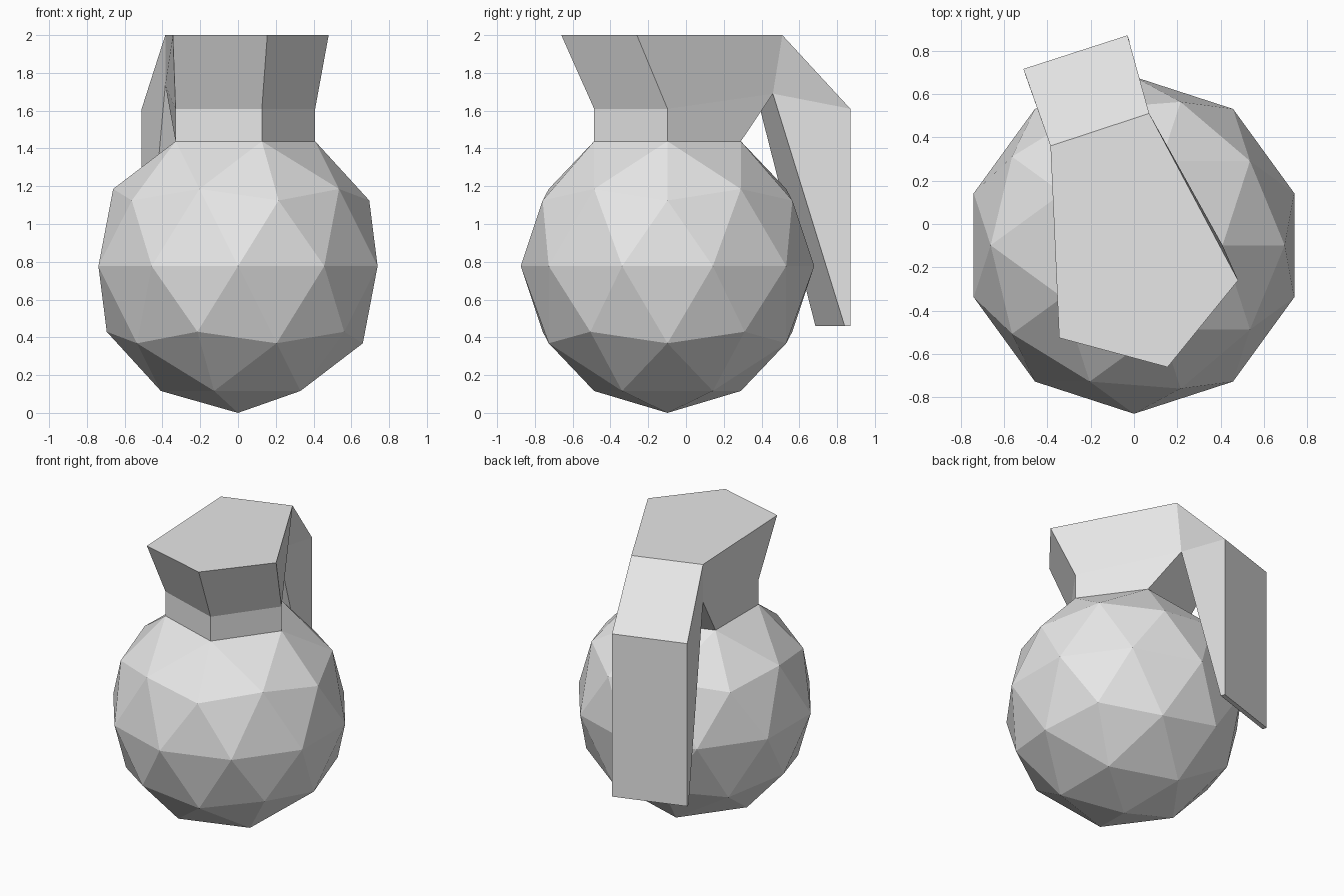
import bpy
import bmesh
from math import atan2
from mathutils import Vector

cube = bpy.data.objects.get("Cube")
if cube:
    bpy.data.objects.remove(cube, do_unlink=True)

grey = bpy.data.materials.new("plain_grey")
grey.use_nodes = True
grey.diffuse_color = (0.8, 0.8, 0.8, 1)
grey.node_tree.nodes["Principled BSDF"].inputs["Base Color"].default_value = (0.8, 0.8, 0.8, 1)

RADIUS = 0.777
CENTRE = Vector((0, -0.098, RADIUS))


def finish(name, bm):
    bmesh.ops.remove_doubles(bm, verts=bm.verts, dist=0.0001)
    bmesh.ops.recalc_face_normals(bm, faces=bm.faces)
    mesh = bpy.data.meshes.new(name)
    bm.to_mesh(mesh)
    bm.free()
    mesh.materials.append(grey)
    obj = bpy.data.objects.new(name, mesh)
    bpy.context.collection.objects.link(obj)
    return obj


def loft(name, loops):
    """Skin matching loops of points and close both ends."""
    bm = bmesh.new()
    rows = [[bm.verts.new(p) for p in loop] for loop in loops]
    n = len(rows[0])
    for low, high in zip(rows, rows[1:]):
        for i in range(n):
            j = (i + 1) % n
            bm.faces.new((low[i], low[j], high[j], high[i]))
    bm.faces.new(rows[0][::-1])
    bm.faces.new(rows[-1])
    return finish(name, bm)


# Faceted ball body; the five vertices round its pole carry the neck
bm = bmesh.new()
bmesh.ops.create_icosphere(bm, subdivisions=2, radius=RADIUS)
bmesh.ops.translate(bm, verts=bm.verts, vec=CENTRE)
pole = max(bm.verts, key=lambda v: v.co.z)
ring = [e.other_vert(pole).co.copy() for e in pole.link_edges]
bmesh.ops.dissolve_verts(bm, verts=[pole])
finish("ball_body", bm)


# Order the ring from the front left corner, anticlockwise from above
def angle(p):
    return atan2(p.y - CENTRE.y, p.x)


ring.sort(key=angle)
ring = ring[-1:] + ring[:-1] if angle(ring[0]) > -2 else ring

# Neck: short straight collar in front, flared head, undercut at the back
back_right, back_left = Vector((-0.01, 0.46, 1.69)), Vector((-0.385, 0.36, 1.735))
collar = [Vector((p.x, p.y, 1.61)) for p in ring[:3]] + [back_right, back_left]
head = [Vector((x, y, 2)) for x, y in
        ((-0.345, -0.525), (0.155, -0.66), (0.48, -0.26), (0.07, 0.51), (-0.385, 0.36))]
loft("neck", [ring, collar, head])

# Lever: slopes out from the head, then hangs as a tapering wedge
knee = [Vector((-0.03, 0.87, 1.61)), Vector((-0.51, 0.715, 1.61))]
tip = [Vector((p.x, p.y, 0.46)) for p in knee]
inset = Vector((0.01, -0.03, 0))
loft("lever", [
    [head[3], head[4], back_left, back_right],
    knee + [back_left, back_right],
    tip + [tip[1] + inset, tip[0] + inset],
])
